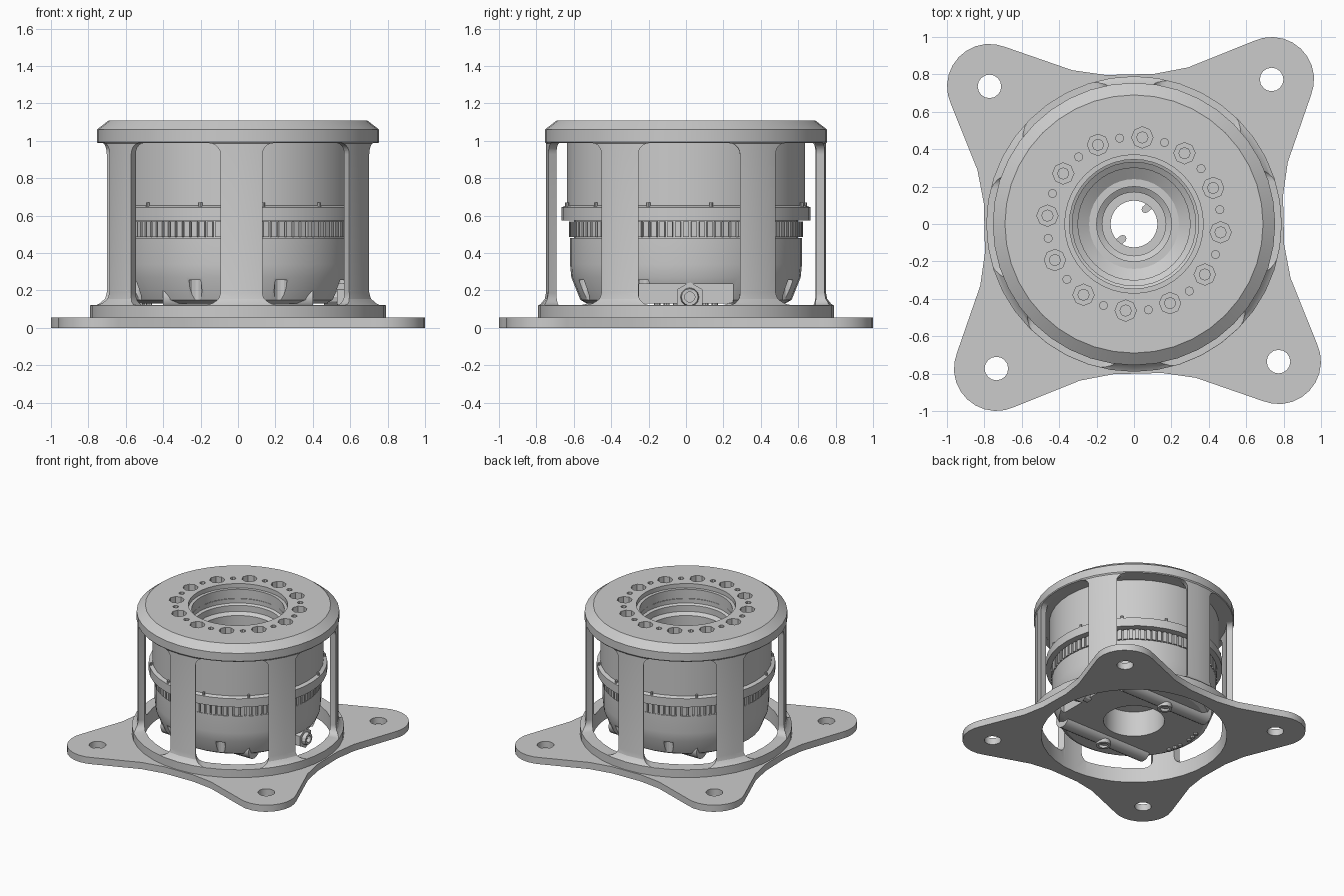
import bpy, bmesh
from math import sin, cos, pi, radians
from mathutils import Matrix, Vector

if "Cube" in bpy.data.objects:
    bpy.data.objects.remove(bpy.data.objects["Cube"])


def finish(name, bm, smooth=True):
    bmesh.ops.recalc_face_normals(bm, faces=bm.faces)
    me = bpy.data.meshes.new(name)
    bm.to_mesh(me)
    bm.free()
    ob = bpy.data.objects.new(name, me)
    bpy.context.collection.objects.link(ob)
    if smooth:
        shade(ob)
    return ob


def activate(ob):
    bpy.ops.object.select_all(action='DESELECT')
    ob.select_set(True)
    bpy.context.view_layer.objects.active = ob


def shade(ob):
    activate(ob)
    bpy.ops.object.shade_smooth_by_angle(angle=radians(25))


def lathe(name, profile, n=40, smooth=True):
    """Spin a closed (radius, z) profile about z."""
    bm = bmesh.new()
    rings = [[bm.verts.new((r * cos(2 * pi * i / n), r * sin(2 * pi * i / n), z))
              for r, z in profile] for i in range(n)]
    m = len(profile)
    for i in range(n):
        a, b = rings[i], rings[(i + 1) % n]
        for j in range(m):
            k = (j + 1) % m
            bm.faces.new((a[j], b[j], b[k], a[k]))
    return finish(name, bm, smooth)


def prism(bm, pts, z0, z1, mat=Matrix()):
    """Extrude a 2D outline between two heights."""
    lo = [bm.verts.new(mat @ Vector((x, y, z0))) for x, y in pts]
    hi = [bm.verts.new(mat @ Vector((x, y, z1))) for x, y in pts]
    bm.faces.new(lo)
    bm.faces.new(hi)
    for i in range(len(pts)):
        j = (i + 1) % len(pts)
        bm.faces.new((lo[i], lo[j], hi[j], hi[i]))


def arc(cx, cy, r, a0, a1, n):
    return [(cx + r * cos(radians(a0 + (a1 - a0) * i / n)),
             cy + r * sin(radians(a0 + (a1 - a0) * i / n))) for i in range(n + 1)]


def disc(cx, cy, r, n):
    return arc(cx, cy, r, 0, 360, n)[:-1]


def polar(r, deg):
    return r * cos(radians(deg)), r * sin(radians(deg))


def cut(ob, bm):
    cutter = finish("cutter", bm, False)
    cutter.hide_render = True
    mod = ob.modifiers.new("cut", 'BOOLEAN')
    mod.operation, mod.solver, mod.object = 'DIFFERENCE', 'EXACT', cutter
    activate(ob)
    bpy.ops.object.modifier_apply(modifier=mod.name)
    bpy.data.objects.remove(cutter)


def circle_cut(ob, spots, r, z0, z1, n):
    bm = bmesh.new()
    for x, y in spots:
        prism(bm, disc(x, y, r, n), z0, z1)
    cut(ob, bm)


ROT = 1.4
along_x = Matrix.Rotation(pi / 2, 4, 'Y')      # local z -> +x, local x -> -z

# four-lobed mounting plate
outline = []
lobes = [polar(1.067, ROT + 45 + 90 * k) for k in range(4)]
for k, (x, y) in enumerate(lobes):
    base = ROT + 90 * k
    outline += arc(x, y, 0.227, base - 24, base + 114, 10)
    for px, py in ((0.31, 0.83), (0.13, 0.80), (-0.13, 0.80), (-0.31, 0.83)):
        outline.append(tuple(Matrix.Rotation(radians(base), 2) @ Vector((px, py))))
bm = bmesh.new()
prism(bm, outline, 0, 0.055)
plate = finish("mounting_plate", bm, False)
circle_cut(plate, [(0, 0)], 0.70, -0.1, 0.2, 40)
circle_cut(plate, lobes, 0.063, -0.1, 0.2, 16)
shade(plate)

# cage: base ring, six posts and top cap in one shell
cage = lathe("cage", [(0.70, 0.01), (0.79, 0.01), (0.79, 0.12), (0.775, 0.13), (0.755, 0.155),
                      (0.748, 0.19), (0.748, 0.985), (0.755, 0.995), (0.755, 1.06), (0.69, 1.11),
                      (0.37, 1.11), (0.37, 0.99), (0.70, 0.99)], smooth=False)
c = 0.06
z0, z1, w = 0.122, 0.988, 0.272
window = []
for cx, cy, a in ((-z0 - c, w - c, 0), (-z1 + c, w - c, 90), (-z1 + c, -w + c, 180), (-z0 - c, -w + c, 270)):
    window += arc(cx, cy, c, a, a + 90, 5)
bm = bmesh.new()
for k in range(6):
    prism(bm, window, 0.6, 0.9, Matrix.Rotation(radians(ROT + 60 * k), 4, 'Z') @ along_x)
cut(cage, bm)
# bolt circle in the cap
bolts = [polar(0.465, 24.5 + 30 * k) for k in range(12)]
pins = [polar(0.465, 9.5 + 30 * k) for k in range(12)]
circle_cut(cage, bolts, 0.057, 1.05, 1.2, 8)
circle_cut(cage, bolts, 0.03, 0.9, 1.2, 8)
circle_cut(cage, pins, 0.022, 0.9, 1.2, 8)
shade(cage)

# drive body with stepped bore
body = lathe("drive_body", [(0.23, 0.13), (0.53, 0.13), (0.565, 0.15), (0.613, 0.27), (0.62, 0.34),
                            (0.62, 0.48), (0.60, 0.48), (0.60, 0.575), (0.665, 0.575), (0.665, 0.645),
                            (0.637, 0.655), (0.637, 0.995), (0.35, 0.995), (0.35, 0.96), (0.33, 0.95),
                            (0.33, 0.90), (0.30, 0.88), (0.30, 0.76), (0.24, 0.72), (0.20, 0.72),
                            (0.20, 0.64), (0.17, 0.62), (0.17, 0.50), (0.125, 0.50), (0.125, 0.36),
                            (0.23, 0.34)], smooth=False)
circle_cut(body, [polar(0.595, 22.5 + 45 * k) for k in range(1, 8)], 0.035, 0, 0.255, 12)
bm = bmesh.new()
prism(bm, [(0.48, -0.25), (0.8, -0.25), (0.8, 0.25), (0.48, 0.25)], 0, 0.235)
cut(body, bm)
shade(body)

# bore bush at the top rim
lathe("bore_lip", [(0.345, 1.0), (0.372, 1.0), (0.372, 1.075), (0.345, 1.075)])

# ribbed cooling band
bm = bmesh.new()
for k in range(90):
    prism(bm, [(0.59, -0.015), (0.625, -0.015), (0.625, 0.015), (0.59, 0.015)], 0.485, 0.568,
          Matrix.Rotation(2 * pi * k / 90, 4, 'Z'))
finish("cooling_ribs", bm, False)

# small screws on the collar and under the body, ears of the retaining ring
bm = bmesh.new()
for k in range(12):
    x, y = polar(0.65, 12 + 30 * k)
    prism(bm, disc(x, y, 0.01, 8), 0.62, 0.67)
for a in (162, 168, 174, 186, 192, 198):
    x, y = polar(0.50, a)
    prism(bm, disc(x, y, 0.017, 8), 0.115, 0.15)
for s in (-1, 1):
    prism(bm, disc(0.06 * s, 0.078 * s, 0.02, 8), 0.45, 0.47)
    prism(bm, [(0.05 * s, 0.095 * s), (0.075 * s, 0.065 * s), (0.12 * s, 0.10 * s), (0.09 * s, 0.13 * s)],
          0.455, 0.47)
finish("small_screws", bm)

# cable guides crossing the underside, each with a round port
for s, side in ((-1, "front"), (1, "back")):
    bm = bmesh.new()
    prism(bm, disc(-0.165, 0.36 * s, 0.075, 16), -0.40, 0.40, along_x)
    finish(side + "_cable_guide", bm)
    port = lathe(side + "_port", [(0.035, 0.11), (0.035, 0.075), (0.055, 0.075), (0.055, 0.11)], 16)
    port.location = (0, 0.36 * s, 0)

# hex cable connector on the right
bm = bmesh.new()
prism(bm, disc(-0.165, 0.02, 0.08, 6), 0.53, 0.60, along_x)
prism(bm, disc(-0.165, 0.02, 0.05, 12), 0.46, 0.53, along_x)
finish("connector_nut", bm, False)
tip = lathe("connector_tip", [(0.028, 0.60), (0.05, 0.60), (0.045, 0.63), (0.028, 0.63)], 12)
tip.matrix_world = Matrix.Translation((0, 0.02, 0.165)) @ along_x
